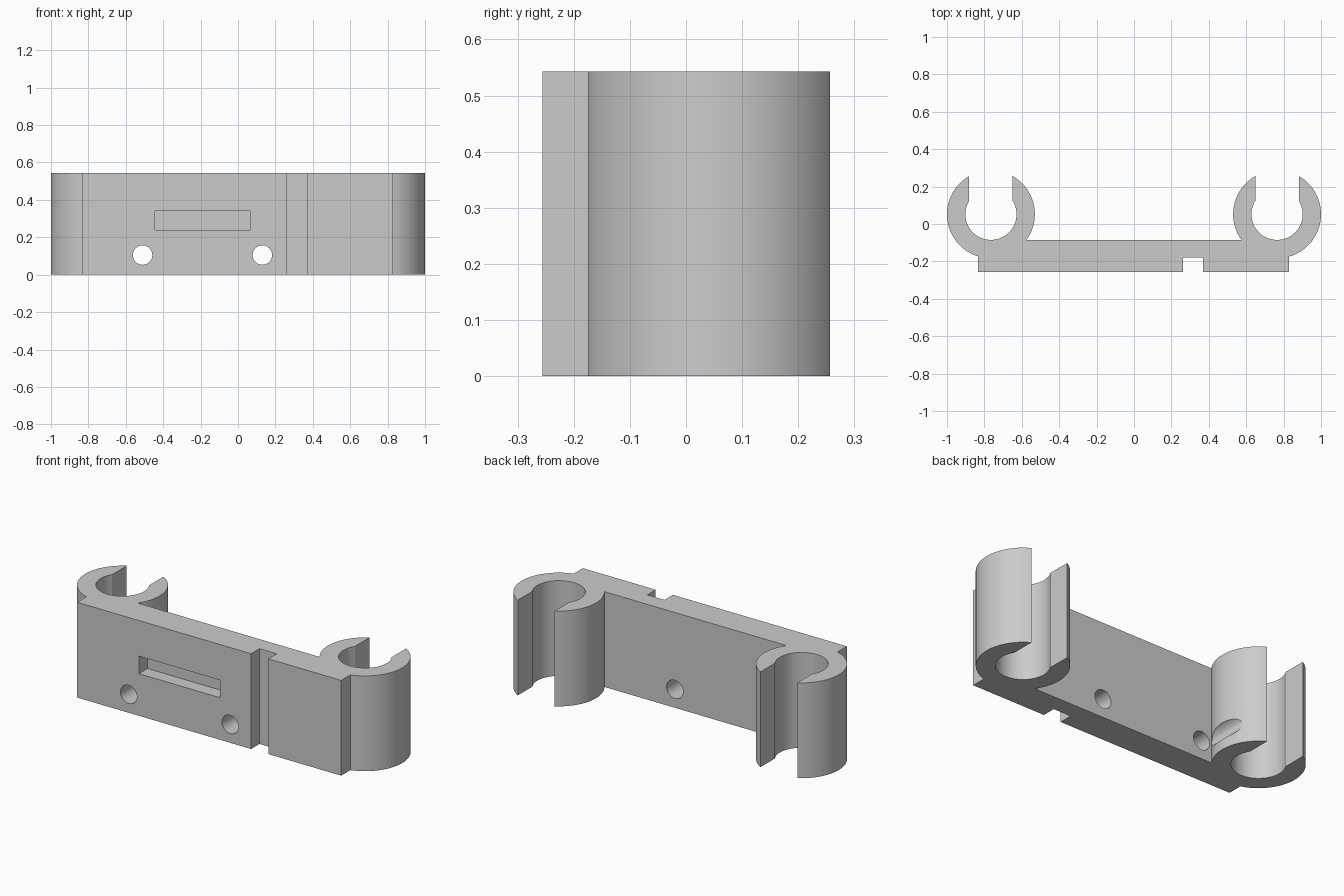
import bpy, bmesh
from math import cos, sin, acos, asin, pi
from mathutils import Matrix

cube = bpy.data.objects.get("Cube")
if cube:
    bpy.data.objects.remove(cube, do_unlink=True)

HEIGHT = 0.543
RING_X, RING_Y = 0.765, 0.052
OUTER, INNER, SLOT = 0.235, 0.137, 0.116
FRONT, BACK, GROOVE = -0.256, -0.085, -0.18

grey = bpy.data.materials.new("plain_grey")
grey.use_nodes = True
colour = (0.6, 0.6, 0.6, 1)
grey.diffuse_color = colour
grey.node_tree.nodes["Principled BSDF"].inputs["Base Color"].default_value = colour


def make_object(name, bm):
    bmesh.ops.recalc_face_normals(bm, faces=bm.faces)
    mesh = bpy.data.meshes.new(name)
    bm.to_mesh(mesh)
    bm.free()
    mesh.materials.append(grey)
    obj = bpy.data.objects.new(name, mesh)
    bpy.context.collection.objects.link(obj)
    return obj


def arc(radius, start, end, steps):
    return [(RING_X + radius * cos(start + (end - start) * i / steps),
             RING_Y + radius * sin(start + (end - start) * i / steps))
            for i in range(steps + 1)]


def clip_outline(edge_x):
    """Open ring, from the plate's outer edge round to its back face."""
    start = -acos((edge_x - RING_X) / OUTER)
    tip, lip = acos(SLOT / OUTER), acos(SLOT / INNER)
    end = pi + asin((RING_Y - BACK) / OUTER)
    return (arc(OUTER, start, tip, 36)
            + arc(INNER, lip, -pi - lip, 64)
            + arc(OUTER, pi - tip, end, 26))


# Body profile: plate with front groove and a clip at each end
left_clip = clip_outline(0.83)
right_clip = [(-x, y) for x, y in reversed(clip_outline(0.835))]
profile = ([(-0.835, FRONT), (0.262, FRONT), (0.262, GROOVE),
            (0.37, GROOVE), (0.37, FRONT), (0.83, FRONT)]
           + left_clip + right_clip)
bm = bmesh.new()
face = bm.faces.new([bm.verts.new((x, y, 0)) for x, y in profile])
top = bmesh.ops.extrude_face_region(bm, geom=[face])["geom"]
bmesh.ops.translate(bm, vec=(0, 0, HEIGHT),
                    verts=[v for v in top if isinstance(v, bmesh.types.BMVert)])
body = make_object("clip_bracket", bm)

# Cutters: shallow front pocket and two screw holes
cutters = []
bm = bmesh.new()
bmesh.ops.create_cube(bm, size=1, matrix=Matrix.Translation((-0.19, FRONT, 0.29))
                      @ Matrix.Diagonal((0.51, 0.154, 0.1, 1)))
cutters.append(make_object("pocket_cutter", bm))
for name, x in (("right_hole_cutter", -0.51), ("left_hole_cutter", 0.13)):
    bm = bmesh.new()
    bmesh.ops.create_cone(bm, cap_ends=True, segments=48, radius1=0.052,
                          radius2=0.052, depth=1.2,
                          matrix=Matrix.Translation((x, 0, 0.105))
                          @ Matrix.Rotation(pi / 2, 4, "X"))
    cutters.append(make_object(name, bm))

bpy.ops.object.select_all(action="DESELECT")
body.select_set(True)
bpy.context.view_layer.objects.active = body
for cutter in cutters:
    cut = body.modifiers.new(cutter.name, "BOOLEAN")
    cut.operation, cut.solver, cut.object = "DIFFERENCE", "EXACT", cutter
    bpy.ops.object.modifier_apply(modifier=cut.name)
    bpy.data.objects.remove(cutter, do_unlink=True)

bpy.ops.object.shade_smooth_by_angle(angle=pi / 6)
